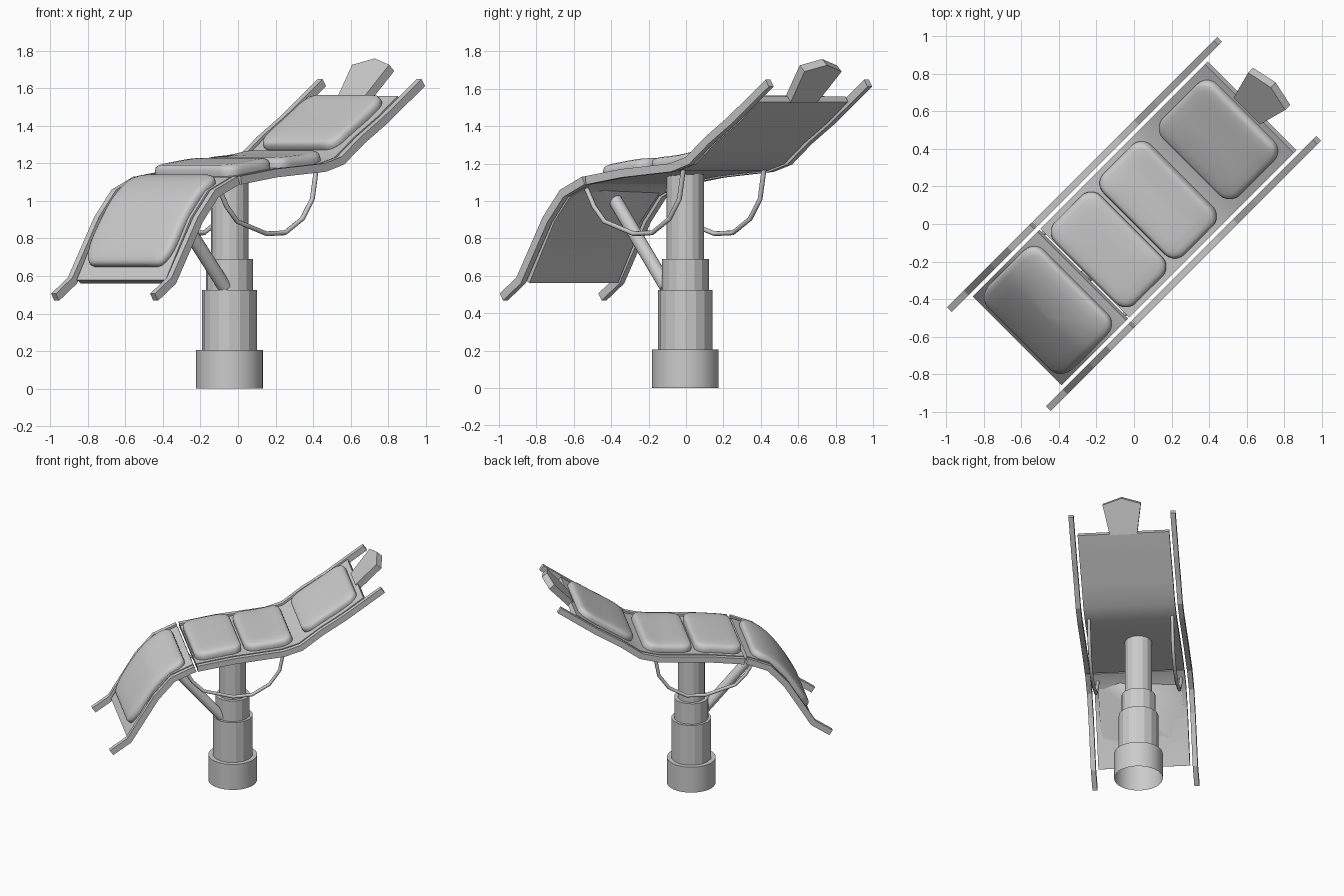
import bpy, bmesh, math
from mathutils import Vector

if "Cube" in bpy.data.objects:
    bpy.data.objects.remove(bpy.data.objects["Cube"])

TURN = math.radians(45)   # the couch lies diagonally; built along local X


def finish(name, bm, smooth=35, turn=True):
    bmesh.ops.recalc_face_normals(bm, faces=bm.faces)
    me = bpy.data.meshes.new(name)
    bm.to_mesh(me)
    bm.free()
    ob = bpy.data.objects.new(name, me)
    bpy.context.collection.objects.link(ob)
    if turn:
        ob.rotation_euler.z = TURN
    if smooth:
        me.shade_smooth()
        me.set_sharp_from_angle(angle=math.radians(smooth))
    return ob


def strip(name, pts, y, width, thick, smooth=35):
    """Flat bar following a side profile of (x, z) points with mitred bends."""
    P = [Vector(p) for p in pts]
    bm = bmesh.new()
    rows = []
    for i, p in enumerate(P):
        a = (p - P[i - 1]).normalized() if i else (P[1] - p).normalized()
        b = (P[i + 1] - p).normalized() if i < len(P) - 1 else a
        t = (a + b).normalized()
        n = Vector((-t.y, t.x)) * (thick / 2 / max(0.5, t.dot(a)))
        rows.append([bm.verts.new((p.x + s * n.x, y + w * width / 2, p.y + s * n.y))
                     for s, w in ((-1, -1), (-1, 1), (1, 1), (1, -1))])
    for r, q in zip(rows, rows[1:]):
        for k in range(4):
            j = (k + 1) % 4
            bm.faces.new((r[k], r[j], q[j], q[k]))
    bm.faces.new(rows[0])
    bm.faces.new(rows[-1][::-1])
    return finish(name, bm, smooth)


def height(pts, x):
    for (x0, z0), (x1, z1) in zip(pts, pts[1:]):
        if x <= x1:
            break
    return z0 + (z1 - z0) * (x - x0) / (x1 - x0)


def soft(pts, x):
    return sum(height(pts, x + k * 0.02) for k in range(-4, 5)) / 9


def cushion(name, pts, x0, x1, half, h, r=0.075):
    """Padded rounded rectangle laid over the smoothed profile."""
    hx, cx = (x1 - x0) / 2, (x0 + x1) / 2
    outline = []
    for k, (sx, sy) in enumerate(((1, 1), (-1, 1), (-1, -1), (1, -1))):
        for i in range(6):
            a = math.pi / 2 * (k + i / 5)
            outline.append(Vector((sx * (hx - r) + r * math.cos(a),
                                   sy * (half - r) + r * math.sin(a))))
        nx, ny = ((-1, 1), (-1, -1), (1, -1), (1, 1))[k]
        a = math.pi / 2 * (k + 1)
        end = Vector((nx * (hx - r) + r * math.cos(a), ny * (half - r) + r * math.sin(a)))
        start = outline[-1].copy()
        outline += [start.lerp(end, i / 8) for i in range(1, 8)]
    rings = ((0.985, 0), (1, 0.3), (1, 0.55), (0.985, 0.75), (0.95, 0.88),
             (0.88, 0.96), (0.7, 1), (0.5, 1.02), (0.25, 1.03), (0.02, 1.03))
    bm = bmesh.new()
    rows = []
    for s, f in rings:
        row = []
        for o in outline:
            x = cx + o.x * s
            z = soft(pts, x)
            slope = (soft(pts, x + 0.01) - soft(pts, x - 0.01)) / 0.02
            n = Vector((-slope, 1)).normalized() * (h * f)
            row.append(bm.verts.new((x + n.x, o.y * s, z + n.y)))
        rows.append(row)
    m = len(outline)
    for r0, r1 in zip(rows, rows[1:]):
        for k in range(m):
            j = (k + 1) % m
            bm.faces.new((r0[k], r0[j], r1[j], r1[k]))
    bm.faces.new(rows[0])
    bm.faces.new(rows[-1])
    return finish(name, bm, 60)


def cylinder(name, a, b, r, sides, open_bottom=False):
    a, b = Vector(a), Vector(b)
    bm = bmesh.new()
    bmesh.ops.create_cone(bm, cap_ends=True, segments=sides, radius1=r, radius2=r,
                          depth=(b - a).length)
    if open_bottom:
        low = [f for f in bm.faces if f.normal.z < -0.9]
        bmesh.ops.delete(bm, geom=low, context='FACES_ONLY')
    ob = finish(name, bm, 30 if sides > 16 else 20, False)
    ob.location = (a + b) / 2
    ob.rotation_euler = (b - a).to_track_quat('Z', 'Y').to_euler()
    return ob


# Side profiles shared by rails, panels and cushions
leg_bend = [(-0.675, 0.90), (-0.55, 1.04), (-0.385, 1.11)]
seat_bend = [(-0.368, 1.11), (-0.10, 1.148), (0.27, 1.178), (0.40, 1.215),
             (0.55, 1.325), (0.72, 1.43)]
leg_rail = [(-1.005, 0.487), (-0.875, 0.575)] + leg_bend
seat_rail = seat_bend + [(1.005, 1.63)]
leg_board = [(-0.865, 0.57)] + leg_bend
seat_board = seat_bend + [(0.88, 1.545)]

# Side rails and carrying boards
for side, y in (("right", -0.373), ("left", 0.373)):
    strip(side + "_leg_rail", leg_rail, y, 0.036, 0.045, 0)
    strip(side + "_seat_rail", seat_rail, y, 0.036, 0.045, 0)
strip("leg_board", leg_board, 0, 0.67, 0.036)
strip("seat_board", seat_board, 0, 0.67, 0.036)

# Cushions
cushion("leg_cushion", leg_board, -0.825, -0.43, 0.315, 0.066)
cushion("front_seat_cushion", seat_board, -0.36, -0.015, 0.305, 0.08)
cushion("rear_seat_cushion", seat_board, 0.005, 0.37, 0.305, 0.075)
cushion("back_cushion", seat_board, 0.455, 0.85, 0.29, 0.068)

# Headrest plate: flared outline, tilted upward
bm = bmesh.new()
out = [(0, -0.1), (0.225, -0.14), (0.27, 0), (0.225, 0.14), (0, 0.1)]
d, n = Vector((0.66, 0, 0.75)), Vector((-0.75, 0, 0.66))
base = Vector((0.87, 0, 1.54))
face = bm.faces.new([bm.verts.new(base + d * l + Vector((0, y, 0)) - n * 0.025) for l, y in out])
ext = bmesh.ops.extrude_face_region(bm, geom=[face])
bmesh.ops.translate(bm, vec=n * 0.05,
                    verts=[v for v in ext["geom"] if isinstance(v, bmesh.types.BMVert)])
finish("headrest_plate", bm, 0)

# Looped handles under both sides
loop = [(-0.45, 1.07), (-0.39, 0.97), (-0.31, 0.89), (-0.09, 0.825), (0.05, 0.83),
        (0.18, 0.905), (0.255, 1.01), (0.285, 1.17)]
for side, y in (("right", -0.305), ("left", 0.305)):
    cu = bpy.data.curves.new(side + "_handle", 'CURVE')
    cu.dimensions = '3D'
    cu.bevel_depth = 0.013
    cu.bevel_resolution = 2
    cu.use_fill_caps = True
    sp = cu.splines.new('POLY')
    sp.points.add(len(loop) - 1)
    for p, (x, z) in zip(sp.points, loop):
        p.co = (x, y, z, 1)
    ob = bpy.data.objects.new(side + "_handle", cu)
    ob.rotation_euler.z = TURN
    bpy.context.collection.objects.link(ob)

# Telescopic pedestal and leg strut
cx, cy = -0.045, -0.003
for name, r, z0, z1, sides in (("base_drum", 0.178, 0, 0.205, 32),
                               ("lower_column", 0.146, 0.205, 0.525, 16),
                               ("middle_column", 0.126, 0.525, 0.69, 16),
                               ("upper_column", 0.1, 0.69, 1.15, 16)):
    cylinder(name, (cx, cy, z0), (cx, cy, z1), r, sides, name == "base_drum")
cylinder("leg_strut", (-0.07, -0.105, 0.54), (-0.365, -0.38, 1.005), 0.037, 20)
